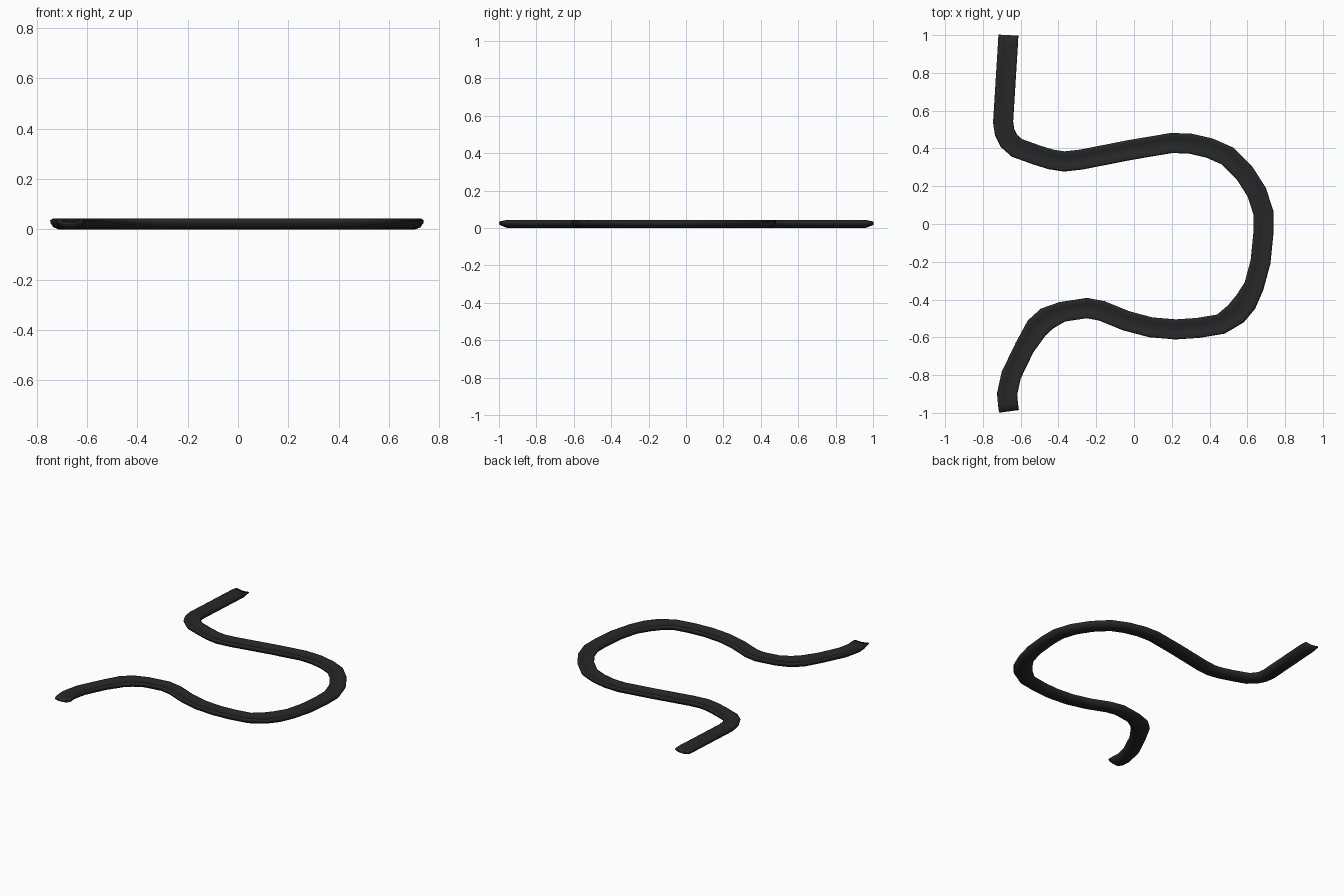
import bpy, bmesh
from mathutils import Vector

if "Cube" in bpy.data.objects:
    bpy.data.objects.remove(bpy.data.objects["Cube"])

# Centre line of the winding channel seen from above (x, y)
path = [(-.665, 1.0), (-.667, .96), (-.68, .75), (-.693, .54), (-.685, .485), (-.662, .44),
        (-.62, .403), (-.515, .365), (-.44, .342), (-.37, .331), (-.28, .341),
        (-.02, .392), (.2, .429), (.3, .425), (.4, .402), (.495, .36), (.585, .27),
        (.65, .168), (.685, .06), (.685, -.05), (.67, -.2), (.635, -.33), (.59, -.415),
        (.54, -.475), (.46, -.53), (.34, -.55), (.22, -.558), (.09, -.547),
        (-.04, -.513), (-.17, -.46), (-.25, -.445), (-.38, -.465), (-.46, -.5),
        (-.515, -.55), (-.58, -.655), (-.65, -.8), (-.672, -.9), (-.667, -.955), (-.662, -.992)]

# Cross-section: shallow dished top, rounded underside (side, z)
half = [(.024, .033), (.043, .042), (.053, .036), (.051, .024), (.040, .008), (.020, .0)]
section = [(0, .030)] + half + [(0, 0)] + [(-u, z) for u, z in reversed(half)]

bm = bmesh.new()
rings = []
last = len(path) - 1
for i, (x, y) in enumerate(path):
    p = Vector((x, y))
    a = (p - Vector(path[max(i - 1, 0)])).normalized()
    b = (Vector(path[min(i + 1, last)]) - p).normalized()
    t = (a + b).normalized()
    miter = 1 / max(t.dot(a if i else b), .8)
    side = Vector((t.y, -t.x)) * miter
    # Slightly wider at the lower-left and lower-right bends
    w = 1.15 if 32 <= i <= 33 or 22 <= i <= 23 else 1
    end = i in (0, last)
    ring = []
    for u, z in section:
        q = p + side * u * w
        zz = .028 + (z - .028) * .45 if end else z
        ring.append(bm.verts.new((q.x, q.y, zz)))
    rings.append(ring)

# Skin between sections and close both ends
n = len(section)
for r, s in zip(rings, rings[1:]):
    for k in range(n):
        bm.faces.new((r[k], r[(k + 1) % n], s[(k + 1) % n], s[k]))
bm.faces.new(rings[0])
bm.faces.new(rings[-1])
bmesh.ops.recalc_face_normals(bm, faces=bm.faces)
for f in bm.faces:
    f.smooth = True

me = bpy.data.meshes.new("winding_strip")
bm.to_mesh(me)
bm.free()
ob = bpy.data.objects.new("winding_strip", me)
bpy.context.collection.objects.link(ob)

# Black rubber-like finish
mat = bpy.data.materials.new("black")
mat.diffuse_color = (.02, .02, .02, 1)
mat.use_nodes = True
mat.node_tree.nodes["Principled BSDF"].inputs["Base Color"].default_value = mat.diffuse_color
me.materials.append(mat)
